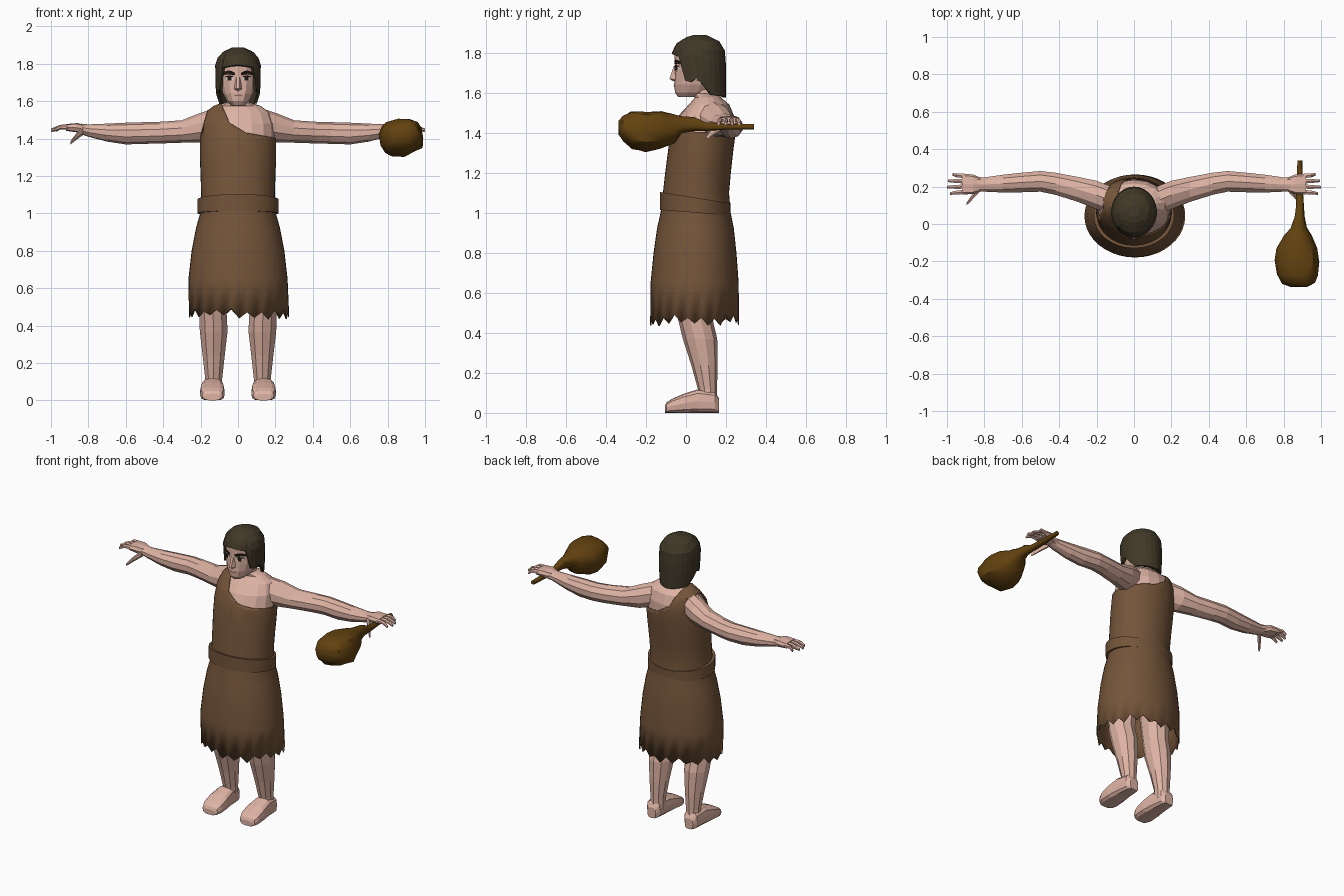
import bpy, bmesh, math, random
from mathutils import Vector
from mathutils.bvhtree import BVHTree

random.seed(4)


def material(name, rgb):
    m = bpy.data.materials.new(name)
    m.diffuse_color = (*rgb, 1)
    return m


SKIN = material("skin", (0.73, 0.45, 0.37))
HIDE = material("brown hide", (0.175, 0.09, 0.042))
WOOD = material("dark wood", (0.125, 0.055, 0.005))
HAIR = material("dark hair", (0.052, 0.040, 0.021))
BROW = material("brow black", (0.015, 0.010, 0.008))
WHITE = material("eye white", (0.75, 0.68, 0.62))
LIPS = material("lip line", (0.35, 0.17, 0.14))


def finish(name, bm, mat, angle=None, mirror=False, normals=True):
    if normals:
        bmesh.ops.recalc_face_normals(bm, faces=bm.faces)
    me = bpy.data.meshes.new(name)
    bm.to_mesh(me)
    bm.free()
    ob = bpy.data.objects.new(name, me)
    bpy.context.collection.objects.link(ob)
    me.materials.append(mat)
    if mirror:
        ob.modifiers.new("mirror", 'MIRROR')
    if angle:
        bpy.ops.object.select_all(action='DESELECT')
        ob.select_set(True)
        bpy.context.view_layer.objects.active = ob
        bpy.ops.object.shade_smooth_by_angle(angle=math.radians(angle))
    return ob


def ring(c, u, v, n, power=1.0, turn=0.0):
    """Ellipse (or rounded box when power < 1) spanned by u and v."""
    pts = []
    for i in range(n):
        a = 2 * math.pi * i / n + turn
        s, k = math.sin(a), math.cos(a)
        pts.append(Vector(c) + Vector(u) * math.copysign(abs(s) ** power, s)
                   - Vector(v) * math.copysign(abs(k) ** power, k))
    return pts


def loft(rings, caps=True):
    bm = bmesh.new()
    rows = [[bm.verts.new(p) for p in r] for r in rings]
    n = len(rows[0])
    for a, b in zip(rows, rows[1:]):
        for i in range(n):
            j = (i + 1) % n
            bm.faces.new((a[i], a[j], b[j], b[i]))
    if caps:
        bm.faces.new(rows[0])
        bm.faces.new(rows[-1])
    return bm


def upright(table, n, grow=0.0, cx=0.0, power=1.0):
    return [ring((cx, cy, z), (rx + grow, 0, 0), (0, ry + grow, 0), n, power)
            for z, cy, rx, ry in table]


def along_x(table, n, power=1.0, turn=0.0):
    return [ring((x, y, z), (0, ry, 0), (0, 0, rz), n, power, turn)
            for x, y, z, ry, rz in table]


# ---- tunic: one shell, cut along the slanted neckline and the armhole
SKIRT = [(0.46, 0.043, 0.268, 0.222), (0.65, 0.043, 0.265, 0.22), (0.8, 0.045, 0.248, 0.207),
         (0.92, 0.047, 0.225, 0.192), (1.0, 0.048, 0.203, 0.175), (1.1, 0.05, 0.197, 0.165)]
CHEST = [(1.2, 0.06, 0.2, 0.164), (1.3, 0.072, 0.204, 0.163), (1.4, 0.085, 0.204, 0.163),
         (1.48, 0.1, 0.2, 0.145), (1.54, 0.115, 0.178, 0.11), (1.575, 0.11, 0.13, 0.075),
         (1.6, 0.09, 0.066, 0.064)]
rings = upright(SKIRT + CHEST, 40)
for i, p in enumerate(rings[0]):
    p.z += (0.022 if i % 2 else -0.015) + random.uniform(-0.014, 0.014)
    p.x += 0.006
bm = loft(rings, caps=False)
neck = [((-0.085, 1.575), (-0.045, 1.485)), ((-0.045, 1.485), (0.04, 1.432)), ((0.04, 1.432), (0.22, 1.4))]
arm = ((-0.15, 1.6), (-0.205, 1.4))


def line_z(seg, x):
    (x0, z0), (x1, z1) = seg
    return z0 + (z1 - z0) * (x - x0) / (x1 - x0)


for (x0, z0), (x1, z1) in neck + [arm]:
    top = [f for f in bm.faces if f.calc_center_median().z > 1.3]
    geom = top + list({e for f in top for e in f.edges}) + list({v for f in top for v in f.verts})
    bmesh.ops.bisect_plane(bm, geom=geom, plane_co=(x0, 0, z0), plane_no=(z1 - z0, 0, x0 - x1))
gone = []
for f in bm.faces:
    c = f.calc_center_median()
    if c.z > max(line_z(s, c.x) for s in neck) or (c.z > 1.38 and c.x < -0.14 and c.z > line_z(arm, c.x) and c.x < -0.15):
        gone.append(f)
bmesh.ops.delete(bm, geom=gone, context='FACES')
tunic = finish("tunic", bm, HIDE, 35)
mod = tunic.modifiers.new("thickness", 'SOLIDIFY')
mod.thickness, mod.offset = 0.006, -1

# ---- belt, tilted down toward the back
rings = []
for rx, ry, z in ((0.216, 0.176, 1.0), (0.216, 0.176, 1.075), (0.19, 0.155, 1.075), (0.19, 0.155, 1.0)):
    r = ring((0, 0.047, z), (rx, 0, 0), (0, ry, 0), 32)
    for p in r:
        p.z -= (p.y - 0.047) * (0.16 if z > 1.05 else 0.08)
    rings.append(r)
finish("belt", loft(rings + [[p.copy() for p in rings[0]]], caps=False), HIDE, 35)

# ---- torso and neck
body = upright(CHEST[:-1], 16, -0.009) + upright([(1.595, 0.09, 0.06, 0.062), (1.66, 0.075, 0.055, 0.06)], 16)
finish("torso", loft(body), SKIN)

# ---- arms and hands
finish("arms", loft(along_x([(0.1, 0.115, 1.485, 0.08, 0.085), (0.2, 0.155, 1.458, 0.08, 0.08),
                             (0.3, 0.185, 1.438, 0.07, 0.06), (0.42, 0.215, 1.432, 0.062, 0.058),
                             (0.5, 0.228, 1.43, 0.058, 0.058), (0.6, 0.222, 1.427, 0.055, 0.058),
                             (0.7, 0.216, 1.432, 0.05, 0.048), (0.8, 0.211, 1.443, 0.04, 0.033),
                             (0.84, 0.212, 1.452, 0.042, 0.028)], 10)), SKIN, mirror=True)
finish("palms", loft(along_x([(0.82, 0.212, 1.448, 0.036, 0.026), (0.86, 0.212, 1.458, 0.052, 0.025),
                              (0.92, 0.214, 1.46, 0.056, 0.018)], 8, 0.6)), SKIN, mirror=True)
for i, tip in enumerate((0.985, 1.0, 0.995, 0.97)):
    y = 0.172 + 0.028 * i
    spread = (i - 1.5) * 0.006
    finish("finger_%d" % (i + 1), loft(along_x([(0.905, y, 1.461, 0.013, 0.014),
                                               (0.95, y + spread / 2, 1.462, 0.012, 0.012),
                                               (tip, y + spread, 1.445, 0.008, 0.009)], 6)), SKIN, mirror=True)
finish("thumb", loft(along_x([(0.83, 0.185, 1.44, 0.022, 0.022), (0.86, 0.15, 1.415, 0.017, 0.018),
                              (0.88, 0.125, 1.395, 0.014, 0.014), (0.895, 0.108, 1.378, 0.008, 0.009)], 6)), SKIN, mirror=True)

# ---- legs and feet
legs = [(0.05, 0.13, 0.11, 0.048, 0.045), (0.12, 0.13, 0.107, 0.048, 0.048), (0.24, 0.13, 0.092, 0.062, 0.066),
        (0.37, 0.13, 0.07, 0.078, 0.086), (0.47, 0.134, 0.046, 0.077, 0.086), (0.62, 0.13, 0.04, 0.085, 0.095),
        (0.9, 0.11, 0.045, 0.1, 0.12)]
finish("legs", loft([ring((x, y, z), (rx, 0, 0), (0, ry, 0), 10) for z, x, y, rx, ry in legs]), SKIN, mirror=True)
feet = [(0.166, 0.03, 0.07), (0.145, 0.048, 0.105), (0.06, 0.058, 0.118), (-0.01, 0.066, 0.096),
        (-0.07, 0.066, 0.07), (-0.098, 0.055, 0.052), (-0.106, 0.04, 0.035)]
finish("feet", loft([ring((0.137, y, h / 2), (w, 0, 0), (0, 0, h / 2), 12, 0.6) for y, w, h in feet]), SKIN, mirror=True)

# ---- head
skull = [(1.578, 0.02, 0.036, 0.06), (1.6, 0.033, 0.06, 0.088), (1.64, 0.046, 0.082, 0.105),
         (1.69, 0.058, 0.096, 0.115), (1.74, 0.06, 0.102, 0.116), (1.8, 0.065, 0.102, 0.122),
         (1.84, 0.068, 0.085, 0.09), (1.868, 0.07, 0.04, 0.045)]
bm = loft(upright(skull, 14, power=0.9))
bmesh.ops.recalc_face_normals(bm, faces=bm.faces)
face_tree = BVHTree.FromBMesh(bm)
finish("head", bm, SKIN)


def hull(name, pts, mat, mirror=False):
    bm = bmesh.new()
    for p in pts:
        bm.verts.new(p)
    bmesh.ops.convex_hull(bm, input=bm.verts)
    return finish(name, bm, mat, mirror=mirror)


hull("nose", [(0.008, -0.06, 1.735), (-0.008, -0.06, 1.735), (0.007, -0.083, 1.668), (-0.007, -0.083, 1.668),
              (0.022, -0.05, 1.665), (-0.022, -0.05, 1.665), (0, -0.055, 1.652), (0, -0.03, 1.7)], SKIN)
hull("ears", [(0.095, 0.05, 1.74), (0.095, 0.085, 1.74), (0.11, 0.06, 1.735), (0.116, 0.085, 1.725),
              (0.095, 0.055, 1.66), (0.105, 0.065, 1.66)], SKIN, mirror=True)


def plate(name, pts, mat, lift):
    """Thin mark laid on the face: outline (x, z) projected along y, mirrored."""
    bm = bmesh.new()
    vs = []
    for x, z in pts:
        hit = face_tree.ray_cast(Vector((x, -1, z)), Vector((0, 1, 0)))[0]
        vs.append(bm.verts.new((x, hit.y - lift, z)))
    c = bm.verts.new(sum((v.co for v in vs), Vector()) / len(vs) - Vector((0, 0.001, 0)))
    for a, b in zip(vs, vs[1:] + vs[:1]):
        bm.faces.new((a, b, c))
    for f in bm.faces:
        f.normal_update()
        if f.normal.y > 0:
            f.normal_flip()
    finish(name, bm, mat, mirror=True, normals=False)


plate("eyebrows", [(0.016, 1.738), (0.045, 1.744), (0.08, 1.74), (0.078, 1.757), (0.045, 1.765), (0.016, 1.753)], BROW, 0.006)
plate("eyes", [(0.024, 1.716), (0.045, 1.707), (0.068, 1.718), (0.062, 1.73), (0.045, 1.735), (0.03, 1.73)], WHITE, 0.003)
plate("irises", [(0.036, 1.71), (0.056, 1.71), (0.057, 1.733), (0.035, 1.733)], BROW, 0.005)
plate("upper_lids", [(0.024, 1.728), (0.045, 1.733), (0.07, 1.727), (0.066, 1.734), (0.045, 1.739), (0.026, 1.734)], BROW, 0.006)
plate("mouth", [(0.0, 1.627), (0.022, 1.63), (0.022, 1.634), (0.0, 1.635)], LIPS, 0.003)


# ---- hair: a cap whose lower edge depends on the angle from the front
def lerp(table, t):
    for a, b in zip(table, table[1:]):
        if t <= b[0]:
            k = max(0, (t - a[0]) / (b[0] - a[0]))
            return [p + (q - p) * k for p, q in zip(a, b)]
    return table[-1]


EDGE = [(0, 1.795), (0.72, 1.782), (0.95, 1.66), (1.3, 1.65), (1.55, 1.69), (1.8, 1.59), (3.2, 1.575)]
CAP = [(1.575, 0.085, 0.105, 0.115), (1.65, 0.07, 0.12, 0.13), (1.8, 0.063, 0.123, 0.135),
       (1.848, 0.066, 0.103, 0.112), (1.878, 0.07, 0.06, 0.065), (1.888, 0.07, 0.03, 0.03)]
rows = []
for t in (0, 0.3, 0.55, 0.75, 0.9, 1):
    row = []
    for i in range(26):
        a = 2 * math.pi * i / 26
        low = lerp(EDGE, min(a, 2 * math.pi - a))[1]
        z, cy, rx, ry = lerp(CAP, low + (1.888 - low) * t)
        row.append(Vector((rx * math.sin(a), cy - ry * math.cos(a), z)))
    rows.append(row)
bm = loft(rows, caps=False)
bm.verts.ensure_lookup_table()
bm.faces.new(bm.verts[-26:])
hair = finish("hair", bm, HAIR)
mod = hair.modifiers.new("thickness", 'SOLIDIFY')
mod.thickness, mod.offset = 0.016, -1

# ---- club held across one hand
club = [(0.34, 0.888, 1.43, 0.013, 0.013), (0.2, 0.885, 1.43, 0.017, 0.015), (0.1, 0.887, 1.43, 0.02, 0.02),
        (0.04, 0.885, 1.443, 0.025, 0.034), (-0.02, 0.88, 1.438, 0.042, 0.042), (-0.06, 0.876, 1.42, 0.068, 0.07),
        (-0.13, 0.871, 1.41, 0.103, 0.092), (-0.2, 0.872, 1.408, 0.12, 0.1), (-0.27, 0.872, 1.412, 0.11, 0.09),
        (-0.315, 0.878, 1.42, 0.085, 0.062), (-0.335, 0.88, 1.422, 0.045, 0.035)]
rings = []
for y, x, z, rx, rz in club:
    rings.append([p + Vector((random.uniform(-1, 1), random.uniform(-1, 1), random.uniform(-1, 1))) * rx * 0.06
                  for p in ring((x, y, z), (rx, 0, rx * 0.16), (-rz * 0.16, 0, rz), 14, 0.8)])
finish("club", loft(rings), WOOD, 40)
